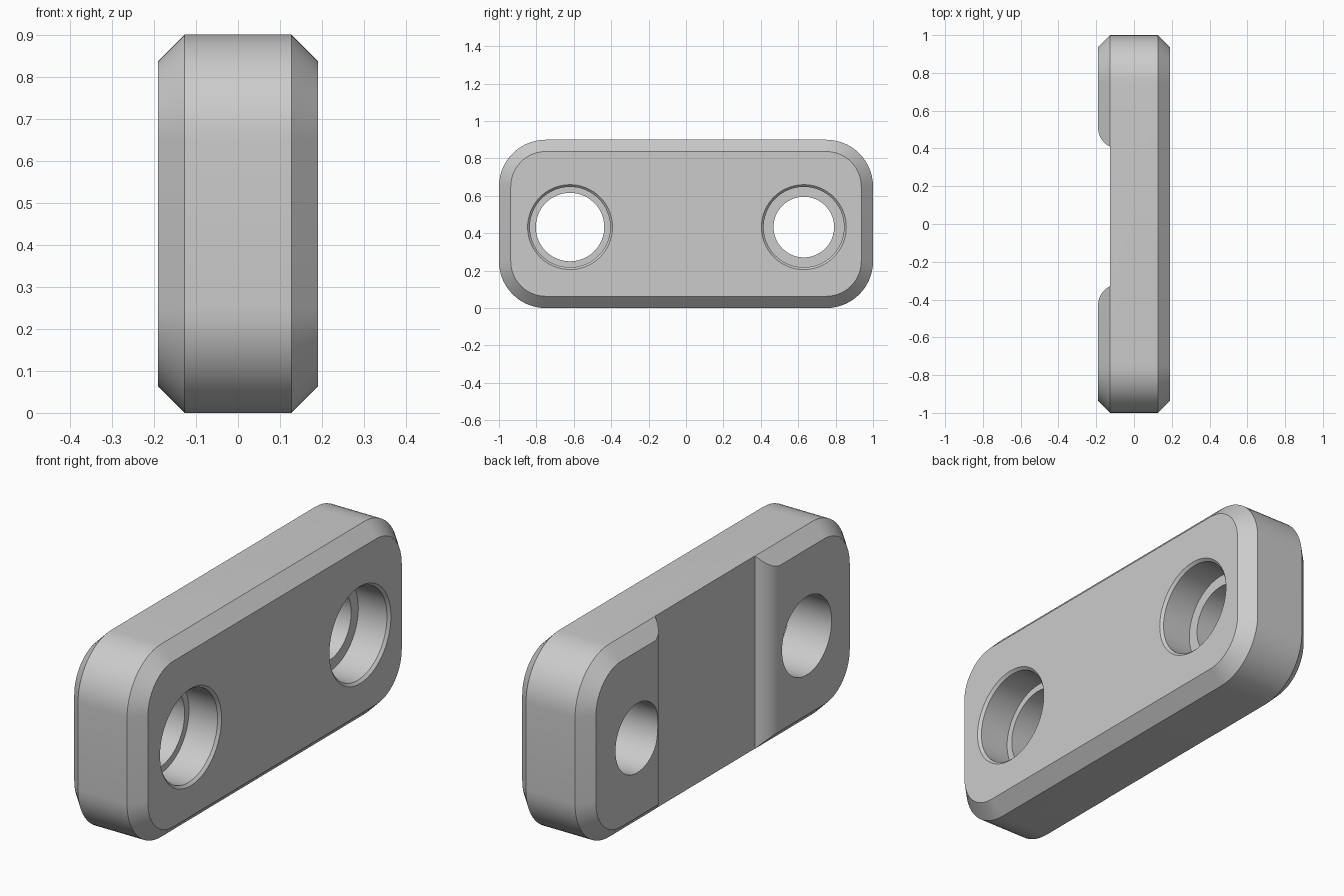
import bpy, bmesh
from math import sin, cos, asin, pi, radians

if "Cube" in bpy.data.objects:
    bpy.data.objects.remove(bpy.data.objects["Cube"], do_unlink=True)

HALF_X, CHAMFER = 0.19, 0.063
HEIGHT, CORNER = 0.9, 0.25
FLOOR_X = -0.126
HOLE_Z = 0.433

grey = bpy.data.materials.new("plain grey")
grey.use_nodes = True
colour = (0.6, 0.6, 0.6, 1)
grey.diffuse_color = colour
grey.node_tree.nodes["Principled BSDF"].inputs["Base Color"].default_value = colour


def loft(name, loops):
    """Closed solid through a list of matching point loops."""
    bm = bmesh.new()
    rings = [[bm.verts.new(p) for p in loop] for loop in loops]
    n = len(rings[0])
    for a, b in zip(rings, rings[1:]):
        for i in range(n):
            j = (i + 1) % n
            bm.faces.new((a[i], a[j], b[j], b[i]))
    bm.faces.new(rings[0])
    bm.faces.new(rings[-1])
    bmesh.ops.recalc_face_normals(bm, faces=bm.faces)
    mesh = bpy.data.meshes.new(name)
    bm.to_mesh(mesh)
    bm.free()
    mesh.materials.append(grey)
    obj = bpy.data.objects.new(name, mesh)
    bpy.context.collection.objects.link(obj)
    return obj


def rounded_outline(x, inset, steps=14):
    """Rounded rectangle in the y-z plane."""
    r, mid = CORNER - inset, HEIGHT / 2
    pts = []
    for k, (sy, sz) in enumerate([(1, 1), (-1, 1), (-1, -1), (1, -1)]):
        for i in range(steps + 1):
            a = (k + i / steps) * pi / 2
            pts.append((x, sy * (1 - CORNER) + r * cos(a),
                        mid + sz * (mid - CORNER) + r * sin(a)))
    return pts


def circle(x, y, r, n=64):
    return [(x, y + r * cos(2 * pi * i / n), HOLE_Z + r * sin(2 * pi * i / n))
            for i in range(n)]


def cut(target, cutter):
    cutter.hide_render = True
    mod = target.modifiers.new("cut", 'BOOLEAN')
    mod.operation = 'DIFFERENCE'
    mod.solver = 'EXACT'
    mod.object = cutter
    bpy.context.view_layer.objects.active = target
    bpy.ops.object.modifier_apply(modifier=mod.name)
    bpy.data.objects.remove(cutter, do_unlink=True)


# Chamfered plate
edge = HALF_X - CHAMFER
plate = loft("link_plate", [rounded_outline(-HALF_X, CHAMFER), rounded_outline(-edge, 0),
                            rounded_outline(edge, 0), rounded_outline(HALF_X, CHAMFER)])

# Recess between the two raised pads, with rounded pad shoulders
R = 0.111
centre_x = -HALF_X - 0.0005 + R
start = asin((centre_x - FLOOR_X) / R)


def shoulder(y, side, steps=10):
    """Arc from the recess floor out to the pad face."""
    pts = []
    for i in range(steps + 1):
        a = start + (pi / 2 - start) * i / steps
        pts.append((centre_x - R * sin(a), y + side * (0.1 - R * cos(a))))
    return pts + [(-0.3, y + side * 0.1)]


profile = shoulder(0.41, 1) + shoulder(-0.33, -1)[::-1]
cut(plate, loft("recess_cutter", [[(x, y, z) for x, y in profile] for z in (-0.1, 1)]))

# Counterbored through holes with a small rim chamfer
for y, bore in ((-0.62, 0.183), (0.63, 0.162)):
    steps = [(-0.3, bore), (0.03, bore), (0.03, 0.215), (HALF_X - 0.012, 0.215),
             (HALF_X + 0.002, 0.229)]
    cut(plate, loft("hole_cutter", [circle(x, y, r) for x, r in steps]))

# Smooth rounded surfaces, crisp chamfers
bpy.ops.object.select_all(action='DESELECT')
plate.select_set(True)
bpy.context.view_layer.objects.active = plate
bpy.ops.object.shade_smooth_by_angle(angle=radians(30))
